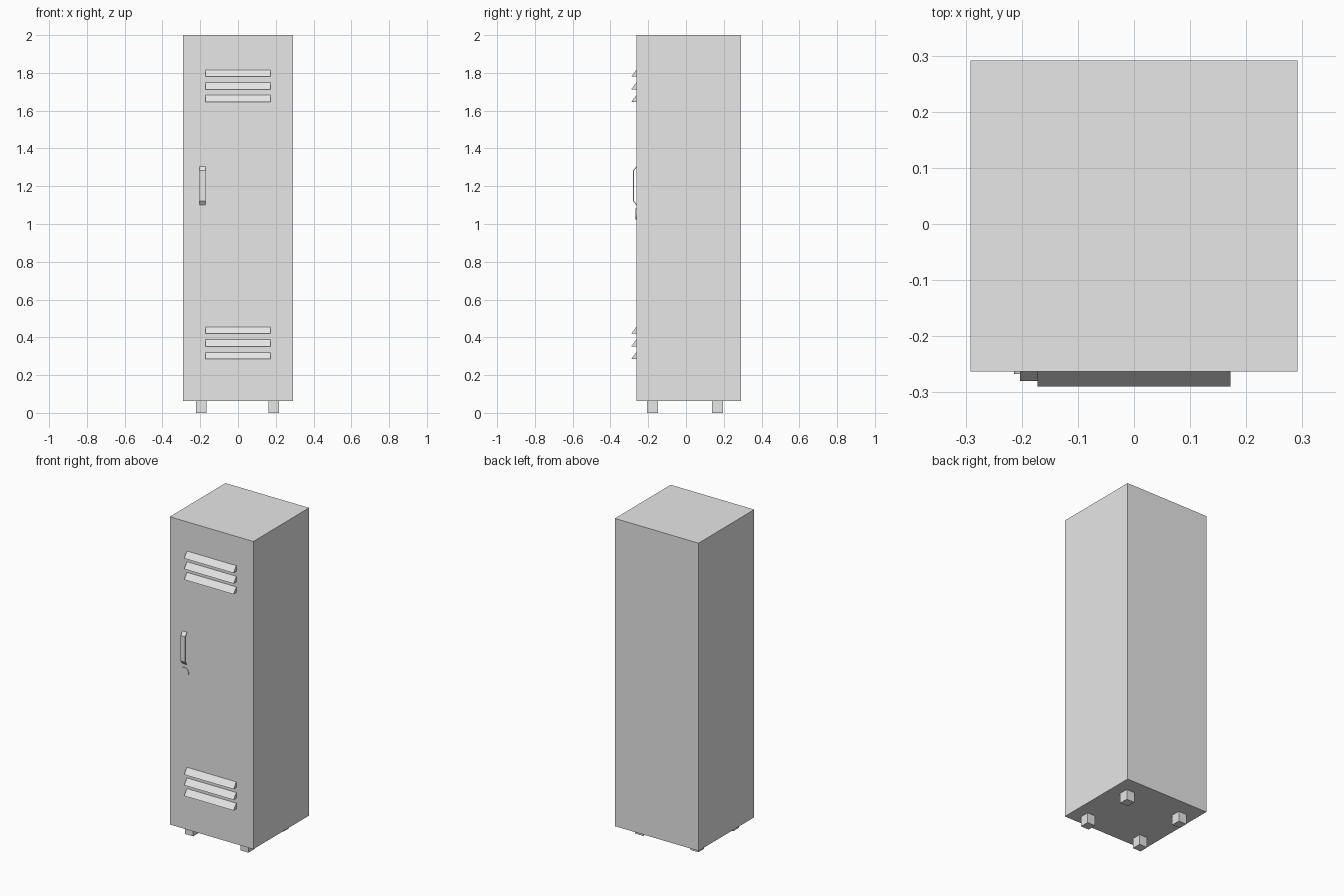
import bpy
import math

cube = bpy.data.objects.get("Cube")
if cube:
    bpy.data.objects.remove(cube, do_unlink=True)

metal = bpy.data.materials.new("light_grey_metal")
metal.use_nodes = True
grey = (0.8, 0.8, 0.8, 1)
metal.diffuse_color = grey
metal.node_tree.nodes["Principled BSDF"].inputs["Base Color"].default_value = grey

FRONT, BACK, HALF_W = -0.263, 0.291, 0.291


def box(name, x, y, z):
    """Box between the (low, high) limits on each axis."""
    bpy.ops.mesh.primitive_cube_add(size=1, location=[sum(r) / 2 for r in (x, y, z)])
    ob = bpy.context.object
    ob.name = name
    ob.scale = [r[1] - r[0] for r in (x, y, z)]
    bpy.ops.object.transform_apply(location=False, rotation=False, scale=True)
    ob.data.materials.append(metal)
    return ob


def extrude_x(name, profile, x0, x1):
    """Solid made by sweeping a (y, z) profile, listed clockwise seen from +x."""
    n = len(profile)
    verts = [(x, y, z) for x in (x0, x1) for y, z in profile]
    faces = [list(range(n)), list(range(2 * n - 1, n - 1, -1))]
    faces += [(i, i + n, (i + 1) % n + n, (i + 1) % n) for i in range(n)]
    me = bpy.data.meshes.new(name)
    me.from_pydata(verts, [], faces)
    me.materials.append(metal)
    ob = bpy.data.objects.new(name, me)
    bpy.context.collection.objects.link(ob)
    return ob


# Cabinet body
box("cabinet_body", (-HALF_W, HALF_W), (FRONT, BACK), (0.063, 2))

# Four square feet
for side, x in (("right", -0.195), ("left", 0.19)):
    for end, y in (("front", -0.178), ("back", 0.167)):
        box(f"{end}_{side}_foot", (x - 0.028, x + 0.028), (y - 0.029, y + 0.029), (0, 0.065))

# Wedge vents, in an upper and a lower group of three
for group, base in (("upper", 1.646), ("lower", 0.285)):
    for i in range(3):
        z = base + i * 0.067
        wedge = [(FRONT, z), (FRONT, z + 0.036), (-0.29, z)]
        extrude_x(f"{group}_vent_{i + 1}", wedge[::-1], -0.172, 0.172)

# Bent strip handle
low, high, bend, thick = 1.1, 1.305, 0.022, 0.005
outer, inner = -0.28, -0.28 + thick
strip = [(FRONT, low), (outer, low + bend), (outer, high - bend), (FRONT, high),
         (FRONT, high - thick), (inner, high - bend - thick / 2),
         (inner, low + bend + thick / 2), (FRONT, low + thick)]
extrude_x("door_handle", strip[::-1], -0.203, -0.172)

# Round lock below the handle
bpy.ops.mesh.primitive_cylinder_add(vertices=32, radius=0.028, depth=0.008,
                                    location=(-0.186, FRONT, 1.053),
                                    rotation=(math.pi / 2, 0, 0))
lock = bpy.context.object
lock.name = "door_lock"
lock.data.materials.append(metal)
bpy.ops.object.shade_smooth_by_angle()
